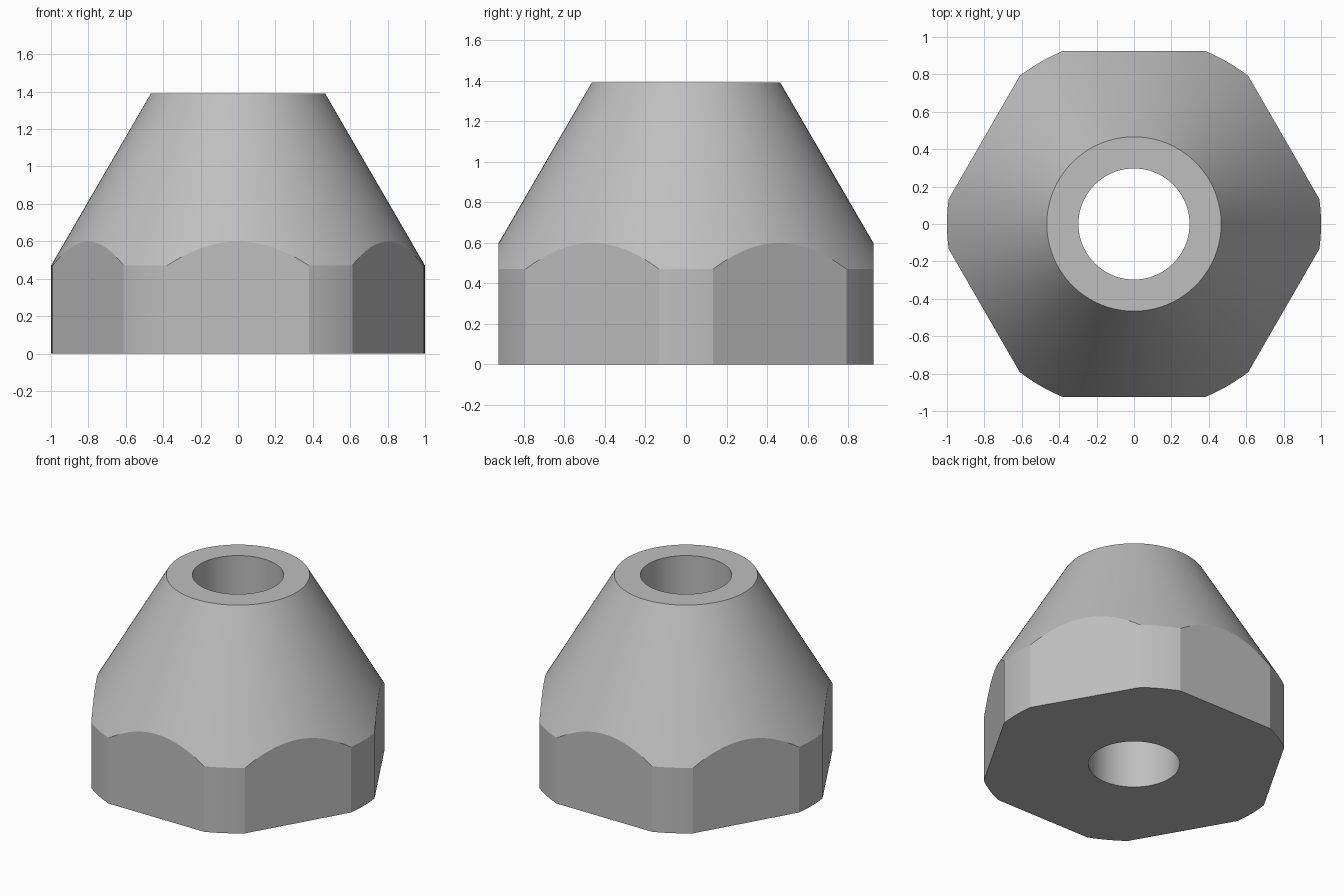
import bpy, bmesh
from math import acos, cos, sin, radians, tau

cube = bpy.data.objects.get("Cube")
if cube:
    bpy.data.objects.remove(cube, do_unlink=True)

APOTHEM = 0.925      # hexagon flat distance
CORNER = 1.0         # radius of the turned corners
TOP_R, TOP_Z = 0.466, 1.39
BORE = 0.297
SLOPE = (TOP_Z - 0.47) / (CORNER - TOP_R)

# Angles and outer radii: six flats joined by short turned arcs
half = acos(APOTHEM / CORNER)
outline = []
for side in range(6):
    middle = radians(60 * side + 30)
    for i in range(16):
        a = half * (i / 8 - 1)
        outline.append((middle + a, APOTHEM / cos(a)))
    arc = tau / 6 - 2 * half
    for i in range(6):
        outline.append((middle + half + arc * i / 6, CORNER))

# Closed wall section at each angle: base, hex wall, cone, rim, bore
bm = bmesh.new()
columns = []
for angle, r in outline:
    shoulder = TOP_Z - SLOPE * (r - TOP_R)
    section = [(BORE, 0), (r, 0), (r, shoulder), (TOP_R, TOP_Z), (BORE, TOP_Z)]
    columns.append([bm.verts.new((d * cos(angle), d * sin(angle), z))
                    for d, z in section])
for a, b in zip(columns, columns[1:] + columns[:1]):
    for k in range(5):
        n = (k + 1) % 5
        bm.faces.new((a[k], b[k], b[n], a[n]))
bmesh.ops.recalc_face_normals(bm, faces=bm.faces)

mesh = bpy.data.meshes.new("conical_hex_nut")
bm.to_mesh(mesh)
bm.free()
nut = bpy.data.objects.new("conical_hex_nut", mesh)
bpy.context.collection.objects.link(nut)

# Plain grey metal
grey = bpy.data.materials.new("plain_grey")
grey.use_nodes = True
color = (0.52, 0.52, 0.52, 1)
grey.diffuse_color = color
grey.node_tree.nodes["Principled BSDF"].inputs["Base Color"].default_value = color
mesh.materials.append(grey)

bpy.ops.object.select_all(action="DESELECT")
nut.select_set(True)
bpy.context.view_layer.objects.active = nut
bpy.ops.object.shade_smooth_by_angle(angle=radians(15))
